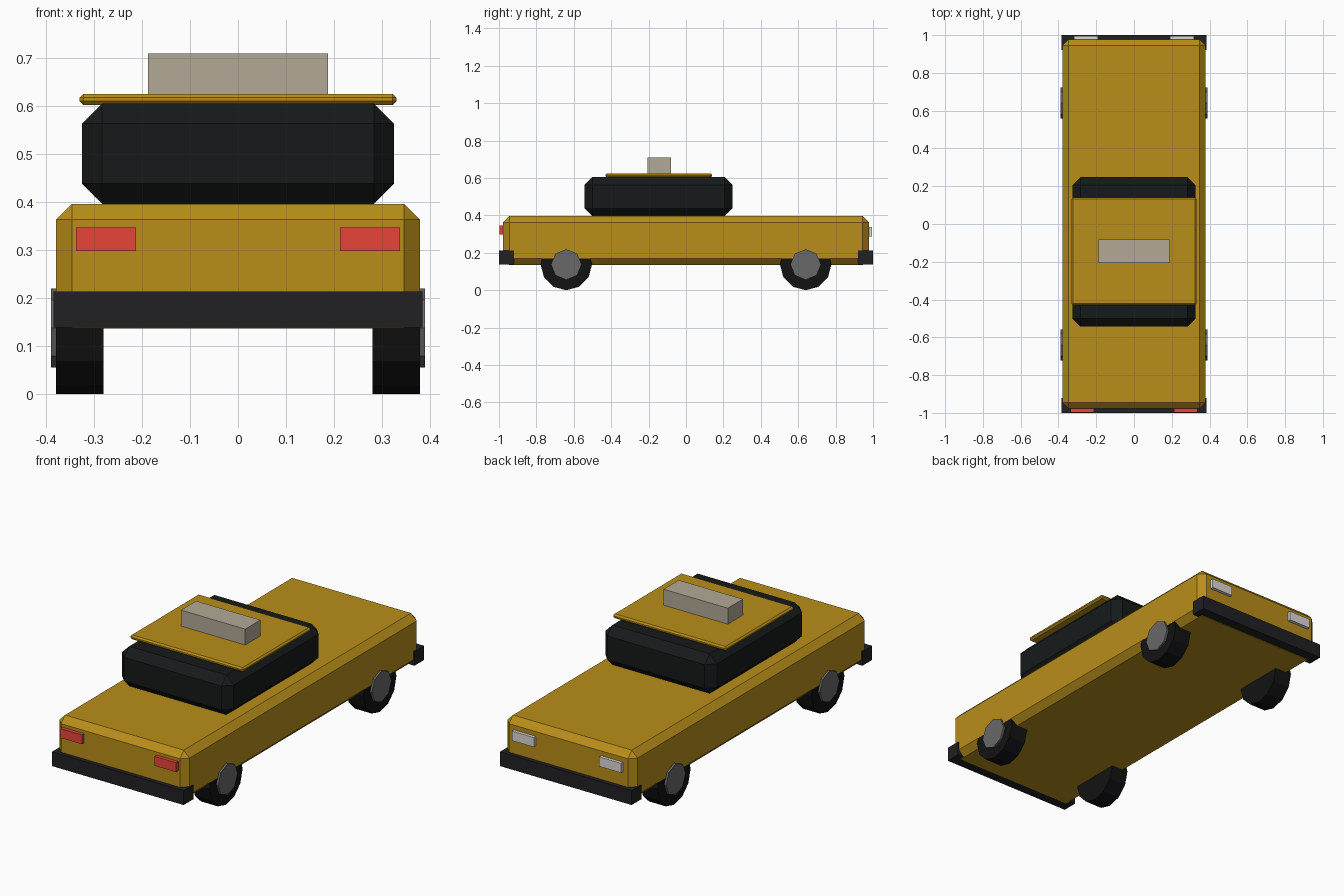
import bpy, bmesh
from mathutils import Matrix, Vector

if "Cube" in bpy.data.objects:
    bpy.data.objects.remove(bpy.data.objects["Cube"])


def material(name, r, g, b):
    m = bpy.data.materials.new(name)
    m.diffuse_color = (r, g, b, 1)
    m.use_nodes = True
    m.node_tree.nodes["Principled BSDF"].inputs["Base Color"].default_value = m.diffuse_color
    return m


PAINT = material("mustard_paint", 0.48, 0.27, 0.01)
GLASS = material("dark_glass", 0.008, 0.01, 0.01)
RUBBER = material("rubber", 0.006, 0.006, 0.007)
TRIM = material("dark_trim", 0.015, 0.015, 0.017)
HUB = material("hub_grey", 0.14, 0.14, 0.14)
RED = material("red_lens", 0.8, 0.06, 0.04)
WHITE = material("white_lens", 0.72, 0.70, 0.67)
SIGN = material("sign_beige", 0.45, 0.40, 0.31)


def finish(bm, name, mat):
    me = bpy.data.meshes.new(name)
    bm.to_mesh(me)
    bm.free()
    me.materials.append(mat)
    ob = bpy.data.objects.new(name, me)
    bpy.context.collection.objects.link(ob)
    return ob


def box(name, lo, hi, mat, bevel=0):
    """Box between two corners, with an optional single chamfer."""
    lo, hi = Vector(lo), Vector(hi)
    bm = bmesh.new()
    bmesh.ops.create_cube(bm, size=1, matrix=Matrix.Translation((lo + hi) / 2)
                          @ Matrix.Diagonal((*(hi - lo), 1)))
    if bevel:
        bmesh.ops.bevel(bm, geom=bm.edges[:], offset=bevel, segments=1,
                        affect='EDGES', profile=0.5)
    return finish(bm, name, mat)


def disc(name, x0, x1, y, z, r, sides, mat):
    """Cylinder lying along x, with a corner at the bottom."""
    bm = bmesh.new()
    bmesh.ops.create_cone(bm, cap_ends=True, segments=sides, radius1=r, radius2=r,
                          depth=abs(x1 - x0),
                          matrix=Matrix.Translation(((x0 + x1) / 2, y, z))
                          @ Matrix.Rotation(1.5707963, 4, 'Y'))
    return finish(bm, name, mat)


# Body, cabin, roof and roof sign
box("body", (-0.379, -0.978, 0.136), (0.379, 0.978, 0.396), PAINT, 0.033)
box("cabin", (-0.325, -0.543, 0.396), (0.325, 0.249, 0.605), GLASS, 0.042)
box("roof", (-0.33, -0.43, 0.602), (0.33, 0.14, 0.625), PAINT, 0.008)
box("roof_sign", (-0.187, -0.207, 0.62), (0.187, -0.081, 0.709), SIGN)

# Bumpers
box("front_bumper", (-0.384, -1.0, 0.138), (0.384, -0.92, 0.213), TRIM)
box("rear_bumper", (-0.384, 0.92, 0.138), (0.384, 1.0, 0.213), TRIM)

# Lights and wheels, mirrored left and right
for side, s in (("left", -1), ("right", 1)):
    a, b = sorted((s * 0.212, s * 0.337))
    box(f"red_light_{side}", (a, -0.997, 0.298), (b, -0.97, 0.347), RED)
    a, b = sorted((s * 0.19, s * 0.318))
    box(f"white_light_{side}", (a, 0.97, 0.288), (b, 0.995, 0.338), WHITE)
    for end, y in (("front", -0.64), ("rear", 0.64)):
        disc(f"{end}_tyre_{side}", s * 0.28, s * 0.3785, y, 0.1375, 0.1375, 12, RUBBER)
        disc(f"{end}_hub_{side}", s * 0.34, s * 0.389, y, 0.1375, 0.082, 8, HUB)
